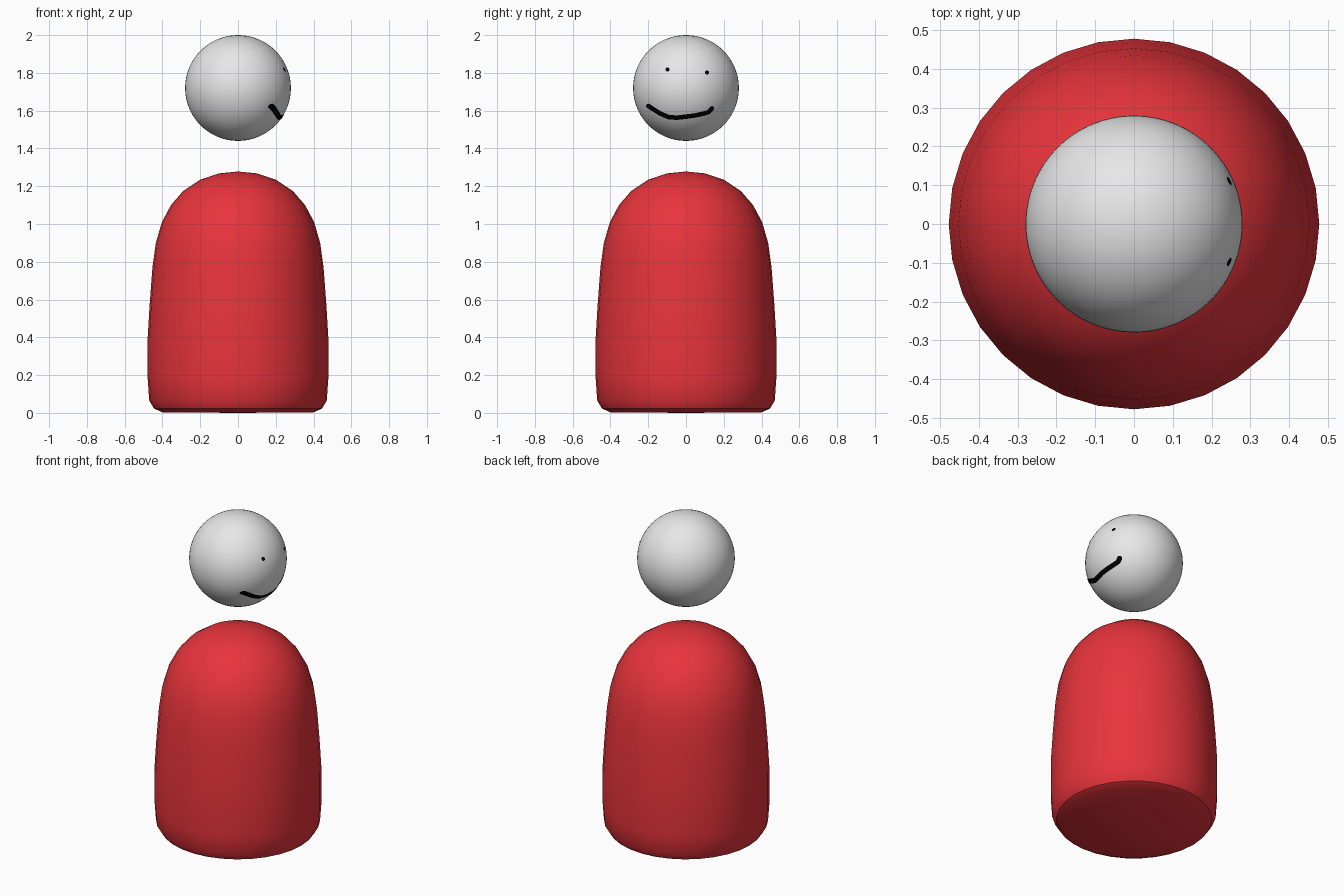
import bpy, bmesh, math
from mathutils import Vector

if "Cube" in bpy.data.objects:
    bpy.data.objects.remove(bpy.data.objects["Cube"])

HEAD_Z, HEAD_R = 1.72, 0.28


def material(name, rgb):
    m = bpy.data.materials.new(name)
    m.diffuse_color = (*rgb, 1)
    m.use_nodes = True
    m.node_tree.nodes["Principled BSDF"].inputs["Base Color"].default_value = m.diffuse_color
    return m


red = material("red", (0.80, 0.034, 0.044))
white = material("light grey", (0.80, 0.80, 0.80))
black = material("black", (0.0, 0.0, 0.0))


def finish(bm, name, mat, angle=None):
    me = bpy.data.meshes.new(name)
    bm.to_mesh(me)
    bm.free()
    me.materials.append(mat)
    ob = bpy.data.objects.new(name, me)
    bpy.context.collection.objects.link(ob)
    if angle:
        bpy.ops.object.select_all(action='DESELECT')
        ob.select_set(True)
        bpy.context.view_layer.objects.active = ob
        bpy.ops.object.shade_smooth_by_angle(angle=math.radians(angle))
    return ob


# body: domed profile turned around z
profile = [(0, 0), (0.40, 0.003), (0.445, 0.023), (0.47, 0.065), (0.478, 0.18),
           (0.478, 0.40), (0.468, 0.57), (0.453, 0.77), (0.435, 0.90),
           (0.403, 1.01), (0.355, 1.10), (0.29, 1.175), (0.20, 1.235),
           (0.10, 1.268), (0, 1.278)]
bm = bmesh.new()
vs = [bm.verts.new((r, 0, z)) for r, z in profile]
es = [bm.edges.new(p) for p in zip(vs, vs[1:])]
bmesh.ops.spin(bm, geom=vs + es, cent=(0, 0, 0), axis=(0, 0, 1),
               angle=math.tau, steps=32, use_duplicate=False)
bmesh.ops.remove_doubles(bm, verts=bm.verts, dist=1e-4)
bmesh.ops.recalc_face_normals(bm, faces=bm.faces)
finish(bm, "body", red, 35)

# head: smooth ball
bm = bmesh.new()
bmesh.ops.create_uvsphere(bm, u_segments=64, v_segments=32, radius=HEAD_R)
bmesh.ops.translate(bm, verts=bm.verts, vec=(0, 0, HEAD_Z))
finish(bm, "head", white, 40)


def on_head(y, z, lift=0.002):
    """Point just above the head's +x side, seen at (y, z)."""
    r = HEAD_R + lift
    return (math.sqrt(r * r - y * y - (z - HEAD_Z) ** 2), y, z)


def dot(bm, y, z, radius):
    ring = [bm.verts.new(on_head(y + radius * math.cos(a), z + radius * math.sin(a)))
            for a in (i * math.tau / 12 for i in range(12))]
    bm.faces.new(ring)


# eyes: small painted dots
for name, y, z in (("left_eye", -0.098, 1.818), ("right_eye", 0.111, 1.802)):
    bm = bmesh.new()
    dot(bm, y, z, 0.011)
    finish(bm, name, black)

# mouth: uneven painted smile following the head surface
path = [Vector(p) for p in ((-0.200, 1.625), (-0.180, 1.612), (-0.137, 1.585),
        (-0.090, 1.565), (-0.045, 1.563), (0.0, 1.568), (0.05, 1.575),
        (0.10, 1.586), (0.122, 1.594), (0.137, 1.612))]
W = 0.012
bm = bmesh.new()
pairs = []
for i, p in enumerate(path):
    t = (path[min(i + 1, len(path) - 1)] - path[max(i - 1, 0)]).normalized()
    n = Vector((-t.y, t.x)) * W
    pairs.append([bm.verts.new(on_head(*(p + s * n))) for s in (-1, 1)])
for a, b in zip(pairs, pairs[1:]):
    bm.faces.new((a[0], b[0], b[1], a[1]))
for end in (path[0], path[-1]):
    dot(bm, end.x, end.y, W)
finish(bm, "mouth", black)
